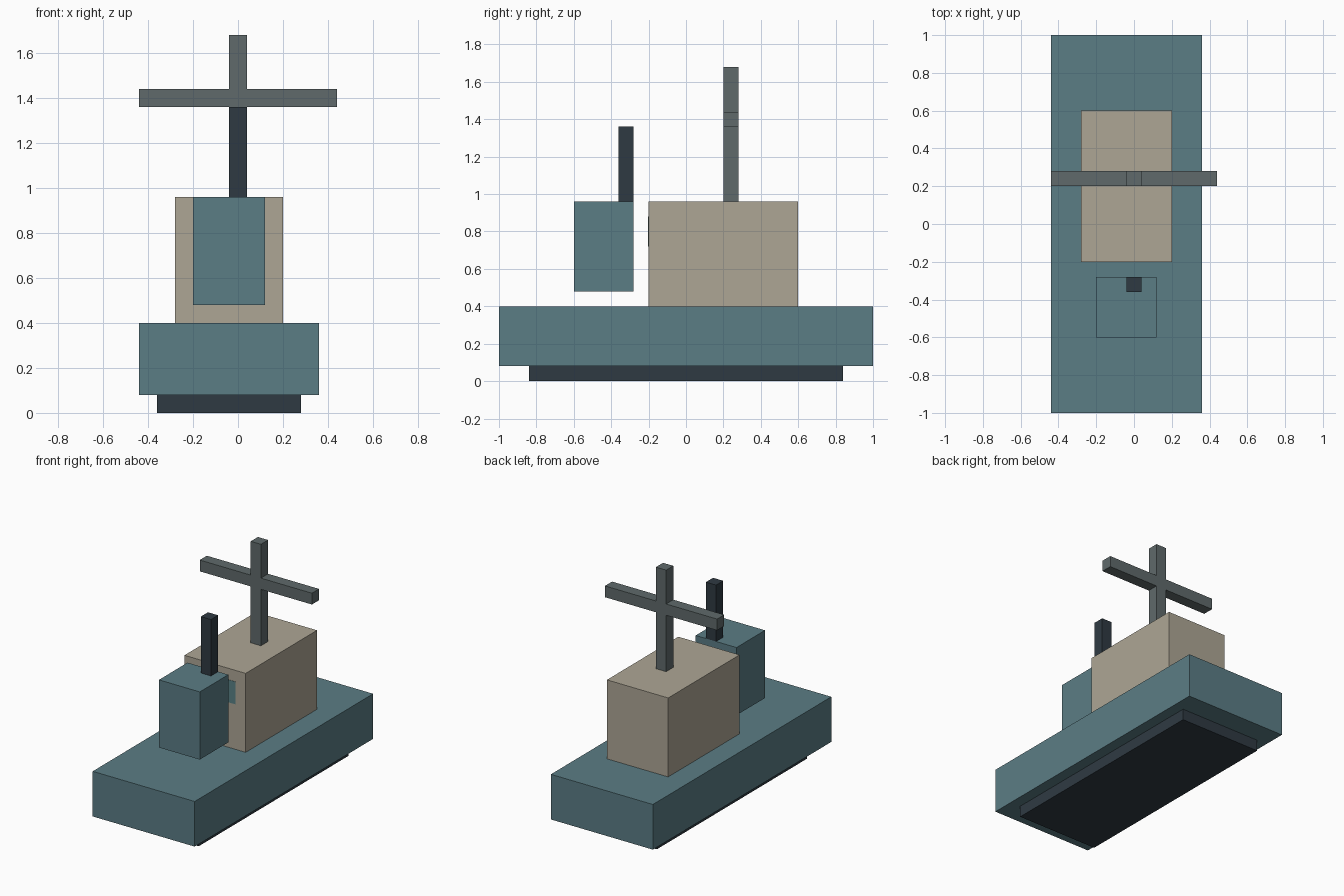
import bpy
import bmesh

if "Cube" in bpy.data.objects:
    bpy.data.objects.remove(bpy.data.objects["Cube"])


def material(name, rgb):
    mat = bpy.data.materials.new(name)
    mat.diffuse_color = (*rgb, 1.0)
    mat.use_nodes = True
    mat.node_tree.nodes["Principled BSDF"].inputs["Base Color"].default_value = mat.diffuse_color
    return mat


TEAL = material("teal", (0.105, 0.205, 0.235))
BEIGE = material("beige", (0.42, 0.38, 0.30))
DARK = material("dark", (0.028, 0.042, 0.055))
GREY = material("mast_grey", (0.115, 0.144, 0.147))
GLASS = material("glass", (0.10, 0.22, 0.24))


def finish(name, bm, mat):
    bmesh.ops.recalc_face_normals(bm, faces=bm.faces)
    mesh = bpy.data.meshes.new(name)
    bm.to_mesh(mesh)
    bm.free()
    mesh.materials.append(mat)
    obj = bpy.data.objects.new(name, mesh)
    bpy.context.collection.objects.link(obj)
    return obj


def box(name, xs, ys, zs, mat):
    """Box from its (min, max) range on each axis."""
    bm = bmesh.new()
    bmesh.ops.create_cube(bm, size=1.0)
    for v in bm.verts:
        v.co = [(r[0] + r[1]) / 2 + c * (r[1] - r[0])
                for c, r in zip(v.co, (xs, ys, zs))]
    return finish(name, bm, mat)


# Hull and keel
box("keel", (-0.36, 0.28), (-0.84, 0.84), (0.0, 0.08), DARK)
box("hull", (-0.44, 0.36), (-1.0, 1.0), (0.08, 0.40), TEAL)

# Cabin with a nearly flush front window
box("cabin", (-0.28, 0.20), (-0.20, 0.60), (0.40, 0.96), BEIGE)
box("front_window", (-0.20, 0.12), (-0.202, -0.16), (0.72, 0.88), GLASS)

# Raised housing in front of the cabin, with its funnel
box("front_housing", (-0.20, 0.12), (-0.60, -0.28), (0.48, 0.96), TEAL)
box("funnel", (-0.04, 0.04), (-0.36, -0.28), (0.96, 1.36), DARK)

# Mast with crossbar: half outline mirrored, then extruded in depth
half = [(0.04, 0.96), (0.04, 1.36), (0.44, 1.36),
        (0.44, 1.44), (0.04, 1.44), (0.04, 1.68)]
outline = half + [(-x, z) for x, z in reversed(half)]
bm = bmesh.new()
face = bm.faces.new([bm.verts.new((x, 0.20, z)) for x, z in outline])
new = bmesh.ops.extrude_face_region(bm, geom=[face])["geom"]
bmesh.ops.translate(bm, vec=(0, 0.08, 0),
                    verts=[g for g in new if isinstance(g, bmesh.types.BMVert)])
finish("mast_and_crossbar", bm, GREY)
